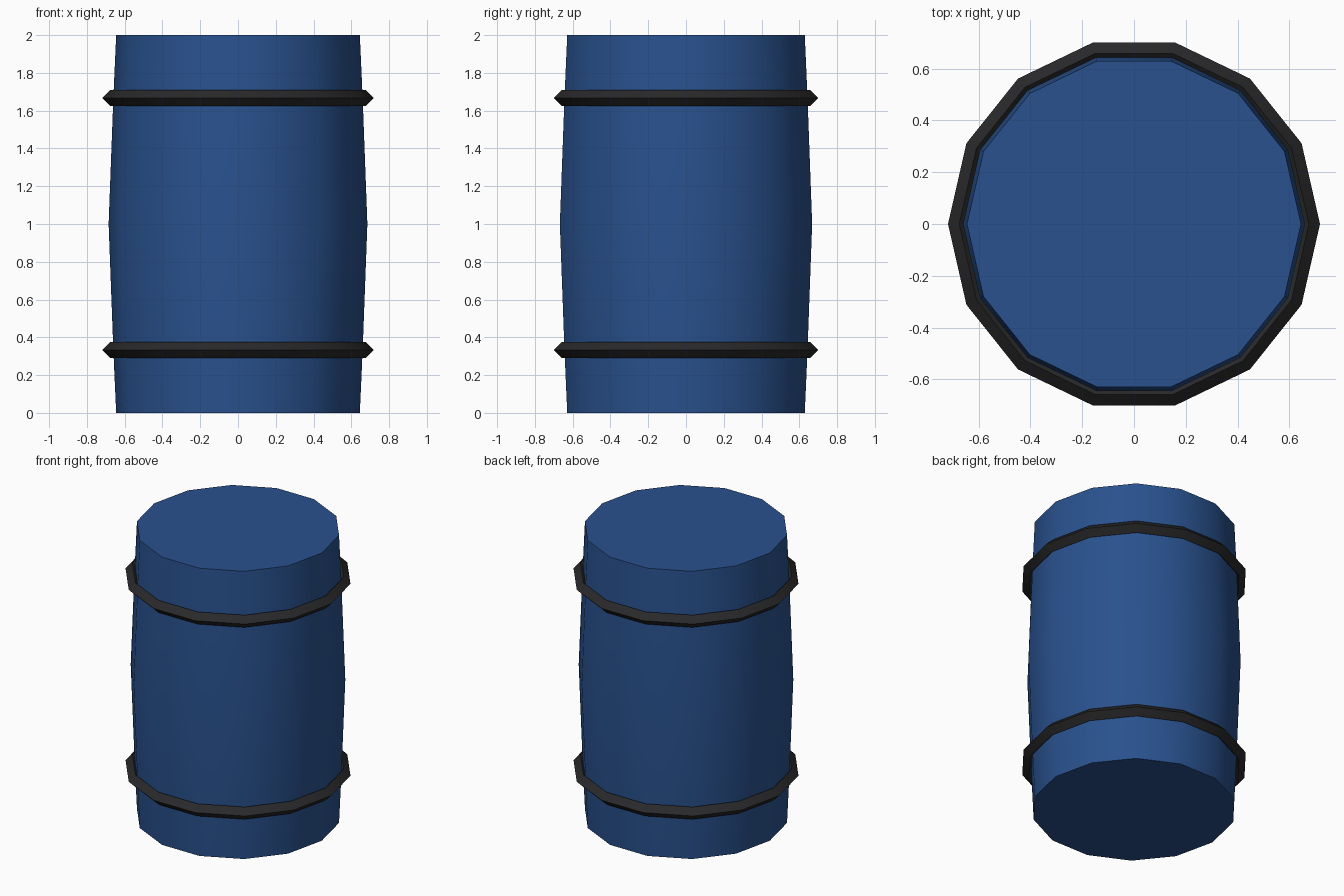
import bpy, bmesh, math

if "Cube" in bpy.data.objects:
    bpy.data.objects.remove(bpy.data.objects["Cube"])

SIDES = 14


def material(name, color):
    m = bpy.data.materials.new(name)
    m.diffuse_color = color
    m.use_nodes = True
    m.node_tree.nodes["Principled BSDF"].inputs["Base Color"].default_value = m.diffuse_color
    return m


def lathe(name, profile, mat, closed=False):
    """Spin a (radius, z) profile; open profiles get end caps."""
    bm = bmesh.new()
    rings = [[bm.verts.new((r * math.cos(2 * math.pi * i / SIDES),
                            r * math.sin(2 * math.pi * i / SIDES), z))
              for i in range(SIDES)] for r, z in profile]
    pairs = list(zip(rings, rings[1:]))
    if closed:
        pairs.append((rings[-1], rings[0]))
    else:
        bm.faces.new(rings[0][::-1])
        bm.faces.new(rings[-1])
    for a, b in pairs:
        for i in range(SIDES):
            j = (i + 1) % SIDES
            bm.faces.new((a[i], a[j], b[j], b[i]))
    bmesh.ops.recalc_face_normals(bm, faces=bm.faces)
    mesh = bpy.data.meshes.new(name)
    bm.to_mesh(mesh)
    bm.free()
    obj = bpy.data.objects.new(name, mesh)
    bpy.context.collection.objects.link(obj)
    mesh.materials.append(mat)
    bpy.ops.object.select_all(action='DESELECT')
    obj.select_set(True)
    bpy.context.view_layer.objects.active = obj
    bpy.ops.object.shade_smooth_by_angle(angle=math.radians(30))
    return obj


blue = material("blue_paint", (0.022, 0.083, 0.27, 1))
black = material("black_band", (0.022, 0.022, 0.024, 1))

# Drum body, slightly bulged at the middle
lathe("barrel_body", [(0.645, 0), (0.66, 0.333), (0.685, 1), (0.66, 1.667), (0.645, 2)], blue)

# Two diamond-section hoops
R, r = 0.675, 0.043
for name, z in (("lower_hoop", 0.333), ("upper_hoop", 1.667)):
    lathe(name, [(R + r, z), (R, z + r), (R - r, z), (R, z - r)], black, closed=True)
